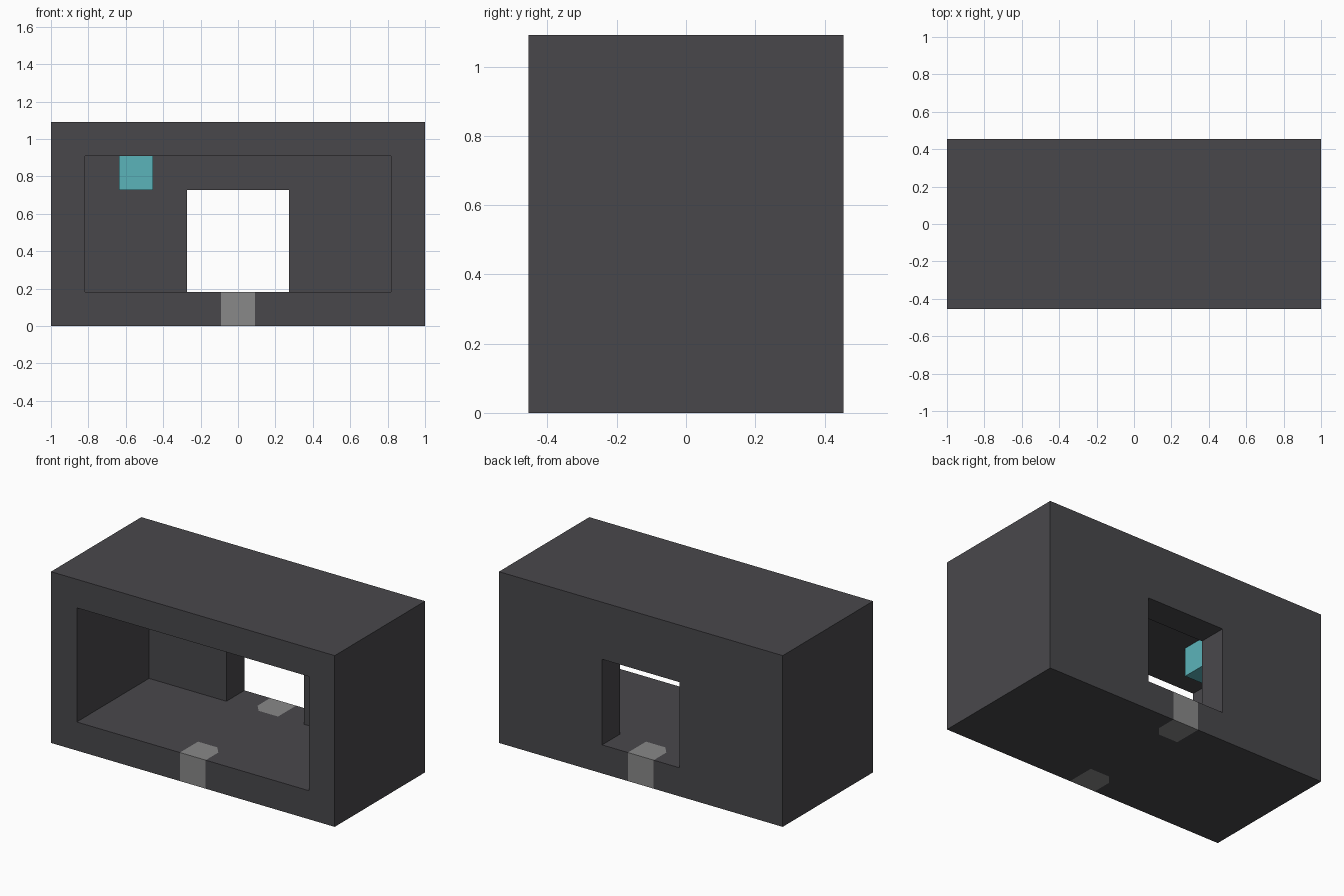
import bpy, bmesh
from mathutils import Vector

if "Cube" in bpy.data.objects:
    bpy.data.objects.remove(bpy.data.objects["Cube"], do_unlink=True)

T = 2 / 11                                  # wall thickness, one block
W, D, H = 11 * T, 5 * T, 6 * T              # outer size


def material(name, color):
    mat = bpy.data.materials.new(name)
    mat.use_nodes = True
    mat.diffuse_color = (*color, 1)
    mat.node_tree.nodes["Principled BSDF"].inputs["Base Color"].default_value = (*color, 1)
    return mat


def box(name, low, high, mat=None):
    low, high = Vector(low), Vector(high)
    bm = bmesh.new()
    bmesh.ops.create_cube(bm, size=1)
    for v in bm.verts:
        v.co = (low + high) / 2 + v.co * (high - low)
    mesh = bpy.data.meshes.new(name)
    bm.to_mesh(mesh)
    bm.free()
    obj = bpy.data.objects.new(name, mesh)
    bpy.context.collection.objects.link(obj)
    if mat:
        mesh.materials.append(mat)
    return obj


def cut(obj, cutter):
    mod = obj.modifiers.new("opening", "BOOLEAN")
    mod.operation, mod.solver, mod.object = "DIFFERENCE", "EXACT", cutter
    bpy.context.view_layer.objects.active = obj
    bpy.ops.object.modifier_apply(modifier=mod.name)
    bpy.data.objects.remove(cutter, do_unlink=True)


charcoal = material("charcoal", (0.066, 0.064, 0.071))
grey = material("mid_grey", (0.25, 0.25, 0.25))
teal = material("teal", (0.105, 0.455, 0.49))

# Shell: open front room with a square opening through the back wall
shell = box("room_shell", (-W / 2, -D / 2, 0), (W / 2, D / 2, H), charcoal)
cut(shell, box("room_cutter", (T - W / 2, -D, T), (W / 2 - T, D / 2 - T, H - T)))
cut(shell, box("window_cutter", (-1.5 * T, 0, T), (1.5 * T, D, 4 * T)))
shell.data.materials.append(grey)

# Grey threshold patches, cut into the floor slab at the front and back
bm = bmesh.new()
bm.from_mesh(shell.data)


def slice_faces(point, normal, rule):
    faces = [f for f in bm.faces if rule(f)]
    geom = set(faces)
    for f in faces:
        geom.update(f.edges)
        geom.update(f.verts)
    bmesh.ops.bisect_plane(bm, geom=list(geom), plane_co=point, plane_no=normal, dist=1e-5)


def on_slab(f):
    return abs(f.normal.z) > 0.9 and f.calc_center_median().z < T + 0.01


def on_wall(f):
    return abs(f.normal.y) > 0.9 and abs(f.calc_center_median().y) > D / 2 - 0.01


def corner_plane(side, up):
    s = -side * up
    return Vector((s * T / 2, side * (D / 2 - 0.7 * T), 0)), Vector((1.2 * s, -side, 0))


slice_faces((0, 0, T), (0, 0, 1), on_wall)
for side in (-1, 1):
    slice_faces((side * T / 2, 0, 0), (1, 0, 0), lambda f: on_slab(f) or on_wall(f))
    slice_faces((0, side * (D / 2 - T), 0), (0, 1, 0), on_slab)


def in_patch(f):
    c = f.calc_center_median()
    if abs(c.x) > T / 2 or c.z > T + 0.01:
        return False
    return on_wall(f) or (on_slab(f) and abs(c.y) > D / 2 - T)


for side in (-1, 1):
    for up in (-1, 1):
        slice_faces(*corner_plane(side, up), lambda f: in_patch(f) and on_slab(f)
                    and f.normal.z * up > 0 and f.calc_center_median().y * side > 0)
for f in bm.faces:
    if in_patch(f):
        c = f.calc_center_median()
        point, normal = corner_plane(1 if c.y > 0 else -1, 1 if f.normal.z > 0 else -1)
        f.material_index = 1 if on_wall(f) or (c - point).dot(normal) < 0 else 0
bm.to_mesh(shell.data)
bm.free()

# Teal block hanging from the ceiling
box("ceiling_block", (-3.5 * T, -T / 2, 4 * T), (-2.5 * T, T / 2, 5 * T), teal)
